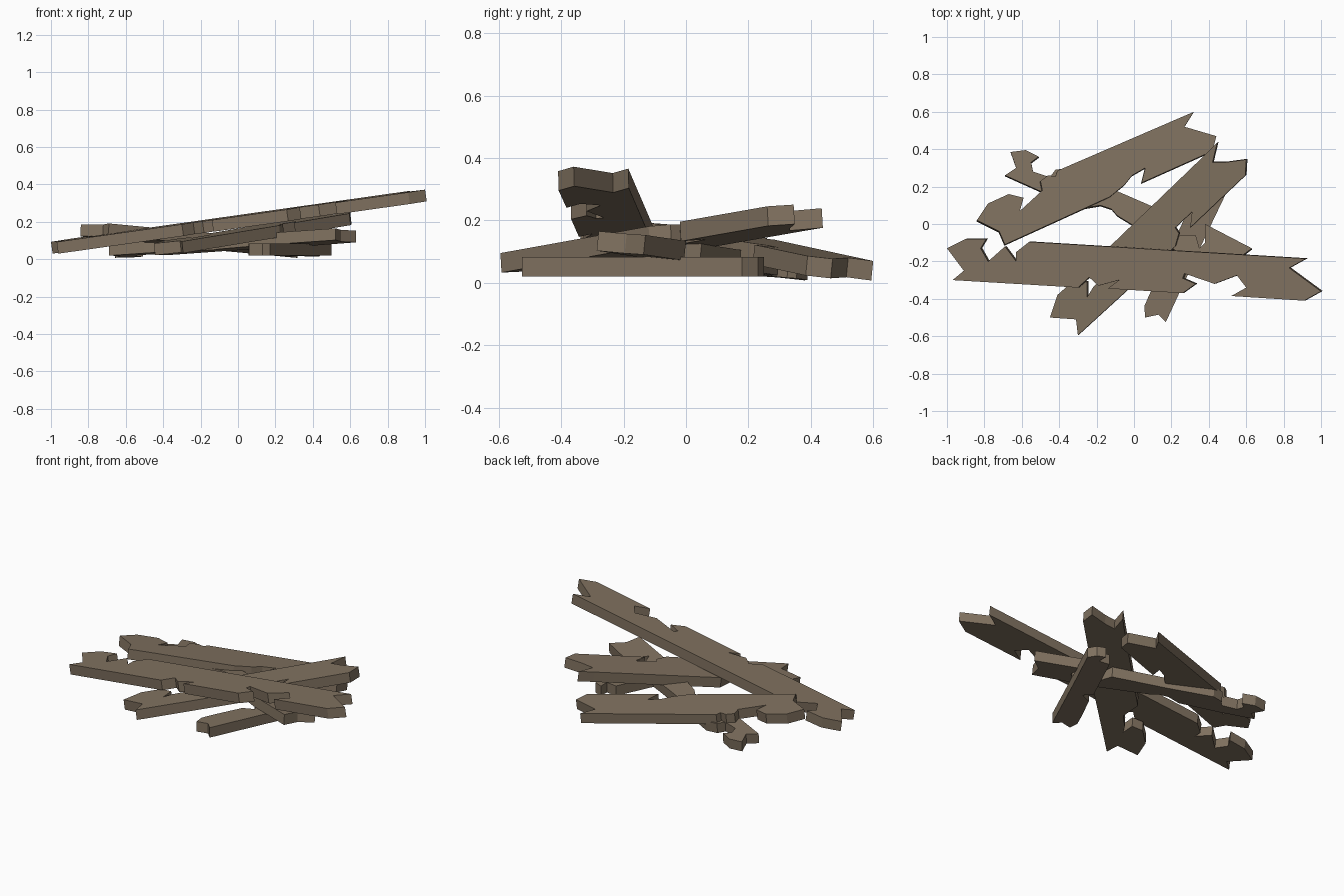
import bpy, bmesh
from mathutils import Vector

wood = bpy.data.materials.new("weathered_wood")
wood.diffuse_color = (0.215, 0.165, 0.115, 1)
THICK = 0.063


def plank(name, outline, z0, slope_x, slope_y):
    """Splintered board: plan outline laid on a tilted plane, extruded down its normal."""
    bm = bmesh.new()
    normal = Vector((-slope_x, -slope_y, 1)).normalized()
    top = [bm.verts.new((x, y, z0 + slope_x * x + slope_y * y)) for x, y in outline]
    low = [bm.verts.new(v.co - normal * THICK) for v in top]
    bm.faces.new(top)
    bm.faces.new(low[::-1])
    n = len(top)
    for i in range(n):
        j = (i + 1) % n
        bm.faces.new((top[i], low[i], low[j], top[j]))
    bmesh.ops.recalc_face_normals(bm, faces=bm.faces)
    mesh = bpy.data.meshes.new(name)
    bm.to_mesh(mesh)
    bm.free()
    mesh.materials.append(wood)
    ob = bpy.data.objects.new(name, mesh)
    bpy.context.collection.objects.link(ob)


# Long board lying on top of the heap, rising to the right
plank("top_plank", [
    (-1, -.13), (-.9, -.08), (-.79, -.08), (-.82, -.13), (-.78, -.2),
    (-.69, -.12), (-.63, -.2), (-.63, -.15), (-.56, -.095), (.92, -.185),
    (.83, -.235), (1, -.36), (.91, -.41), (.52, -.385), (.6, -.34),
    (.55, -.275), (.43, -.32), (.27, -.265), (.26, -.29), (.33, -.32),
    (.26, -.37), (-.14, -.345), (-.08, -.3), (-.19, -.33), (-.24, -.285),
    (-.3, -.34), (-.97, -.3), (-.91, -.25)], .24, .143, .03)

# Board at the back, sinking to the ground at its far end
plank("back_plank", [
    (.32, .6), (.27, .52), (.44, .47), (.42, .39), (.04, .22), (.06, .3),
    (-.01, .26), (-.05, .21), (-.13, .145), (-.69, -.11), (-.72, -.04),
    (-.84, .02), (-.78, .11), (-.67, .16), (-.59, .14), (-.61, .07),
    (-.49, .18), (-.5, .23), (-.46, .26), (-.42, .255), (-.41, .285)],
    .146, -.05, -.1)

# Diagonal board, rising to the back right
plank("diagonal_plank", [
    (-.3, -.595), (.22, -.12), (.24, -.05), (.22, -.02), (.31, .065),
    (.3, -.02), (.595, .26), (.6, .345), (.49, .33), (.42, .33), (.445, .435),
    (.38, .37), (-.15, -.14), (-.15, -.27), (-.22, -.34), (-.25, -.39),
    (-.25, -.31), (-.32, -.3), (-.41, -.38), (-.45, -.5), (-.31, -.51)],
    .164, .11, .06)

# Board crossing underneath from back left to front right
plank("cross_plank", [
    (-.69, .26), (-.5, .175), (-.27, .085), (-.18, .1), (-.12, .08),
    (-.09, .045), (0, -.01), (.2, -.13), (.52, -.28), (.55, -.19), (.63, -.13),
    (.38, 0), (.38, -.1), (.35, -.13), (.33, -.06), (.22, -.06),
    (.2, .05), (-.1, .18), (-.35, .3), (-.42, .29), (-.45, .25), (-.54, .28),
    (-.55, .33), (-.51, .36), (-.58, .395), (-.66, .385), (-.63, .3)],
    .125, .024, -.1)

# Short board flat on the bottom
plank("bottom_plank", [
    (.06, -.5), (.13, -.485), (.17, -.525), (.39, -.05), (.5, .18), (.47, .23),
    (.42, .25), (.42, .19), (.35, .2), (.27, .03), (.2, -.12), (.24, -.17),
    (.17, -.2), (.09, -.36), (.055, -.44)], .083, 0, 0)
